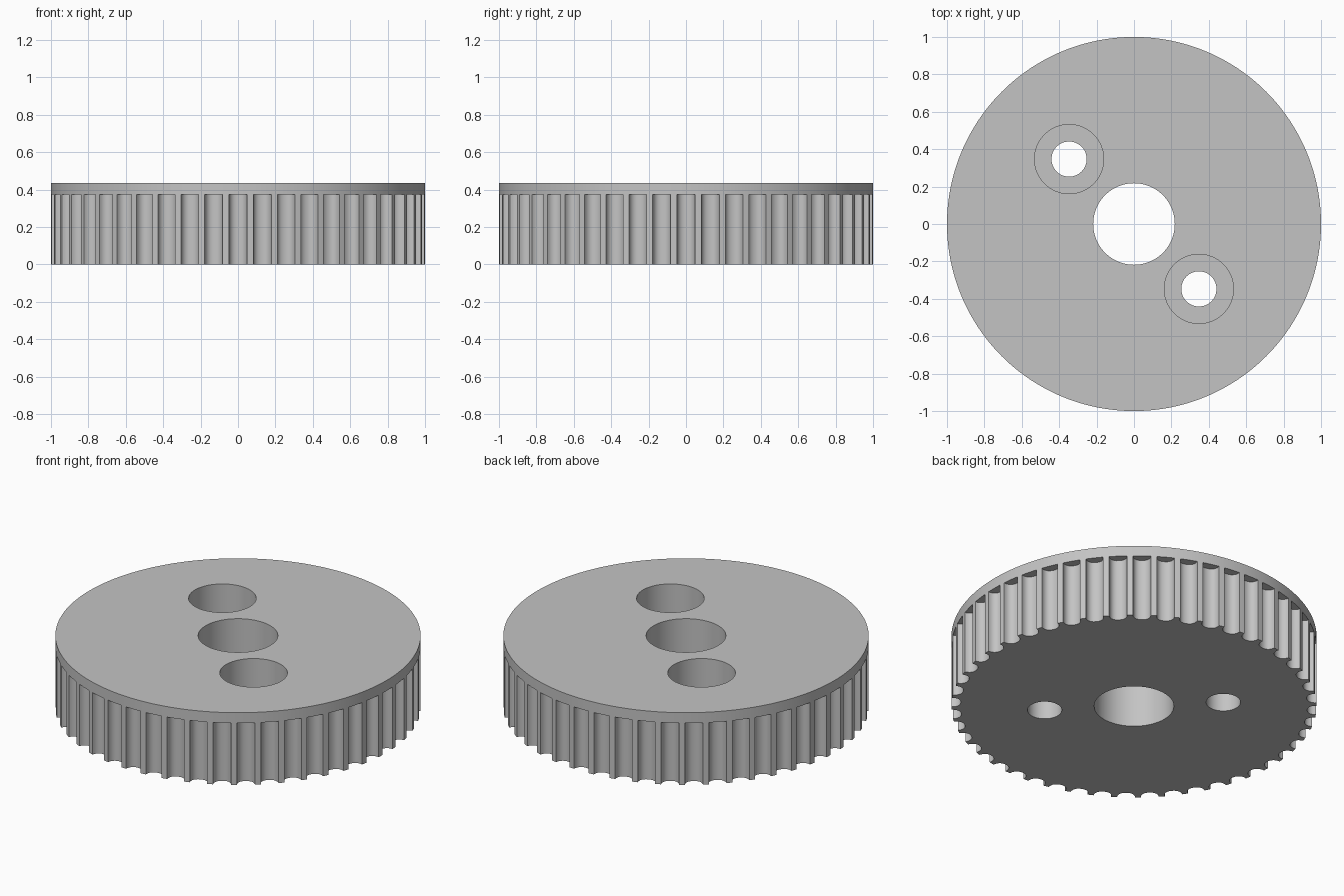
import bpy, bmesh, math
from mathutils import Matrix, Vector

TEETH = 48
HEIGHT = 0.437
GROOVE_TOP = 0.374
HALF_WIDTH, DEPTH = 0.049, 0.051
BOLT = 0.347          # x and y distance of each bolt hole from the axis
SEAT_Z = 0.22         # floor of the counterbores

cube = bpy.data.objects.get("Cube")
if cube:
    bpy.data.objects.remove(cube, do_unlink=True)

grey = bpy.data.materials.new("plain grey")
grey.use_nodes = True
grey.diffuse_color = (0.55, 0.55, 0.55, 1)
grey.node_tree.nodes["Principled BSDF"].inputs["Base Color"].default_value = grey.diffuse_color


def make_object(name, bm):
    bmesh.ops.recalc_face_normals(bm, faces=bm.faces)
    mesh = bpy.data.meshes.new(name)
    bm.to_mesh(mesh)
    bm.free()
    mesh.materials.append(grey)
    obj = bpy.data.objects.new(name, mesh)
    bpy.context.collection.objects.link(obj)
    return obj


def add_prism(bm, outline, low, high):
    """Extrude a closed (x, y) outline from low to high."""
    face = bm.faces.new([bm.verts.new((x, y, low)) for x, y in outline])
    new = bmesh.ops.extrude_face_region(bm, geom=[face])["geom"]
    top = [v for v in new if isinstance(v, bmesh.types.BMVert)]
    bmesh.ops.translate(bm, verts=top, vec=(0, 0, high - low))


def circle(radius, count, x=0, y=0):
    angles = [math.tau * i / count for i in range(count)]
    return [(x + radius * math.cos(a), y + radius * math.sin(a)) for a in angles]


def cut(target, cutter):
    cutter.hide_render = True
    mod = target.modifiers.new("cut", "BOOLEAN")
    mod.operation, mod.solver, mod.object = "DIFFERENCE", "EXACT", cutter
    bpy.context.view_layer.objects.active = target
    bpy.ops.object.modifier_apply(modifier=mod.name)
    bpy.data.objects.remove(cutter, do_unlink=True)


# Solid wheel
bm = bmesh.new()
add_prism(bm, circle(1, TEETH * 4), 0, HEIGHT)
wheel = make_object("toothed_pulley", bm)

# Rounded belt grooves, leaving a plain rim at the top
groove = [(1.05, -HALF_WIDTH)]
for i in range(15):
    a = math.pi * (i / 14 - 0.5)
    across = math.copysign(abs(math.sin(a)) ** 0.87, a)
    groove.append((1 - DEPTH * abs(math.cos(a)) ** 0.87, HALF_WIDTH * across))
groove.append((1.05, HALF_WIDTH))
bm = bmesh.new()
for i in range(TEETH):
    turn = Matrix.Rotation(math.tau * i / TEETH, 2)
    add_prism(bm, [turn @ Vector(p) for p in groove], -0.1, GROOVE_TOP)
cut(wheel, make_object("groove_cutter", bm))

# Central bore and two bolt holes
bm = bmesh.new()
add_prism(bm, circle(0.218, 96), -0.1, HEIGHT + 0.1)
for side in (-1, 1):
    add_prism(bm, circle(0.094, 64, side * BOLT, -side * BOLT), -0.1, HEIGHT + 0.1)
cut(wheel, make_object("hole_cutter", bm))

# Counterbores for the bolt heads
bm = bmesh.new()
for side in (-1, 1):
    add_prism(bm, circle(0.185, 64, side * BOLT, -side * BOLT), SEAT_Z, HEIGHT + 0.1)
cut(wheel, make_object("counterbore_cutter", bm))

# Smooth walls with crisp edges
bpy.ops.object.select_all(action="DESELECT")
wheel.select_set(True)
bpy.context.view_layer.objects.active = wheel
bpy.ops.object.shade_smooth_by_angle(angle=math.radians(30))
